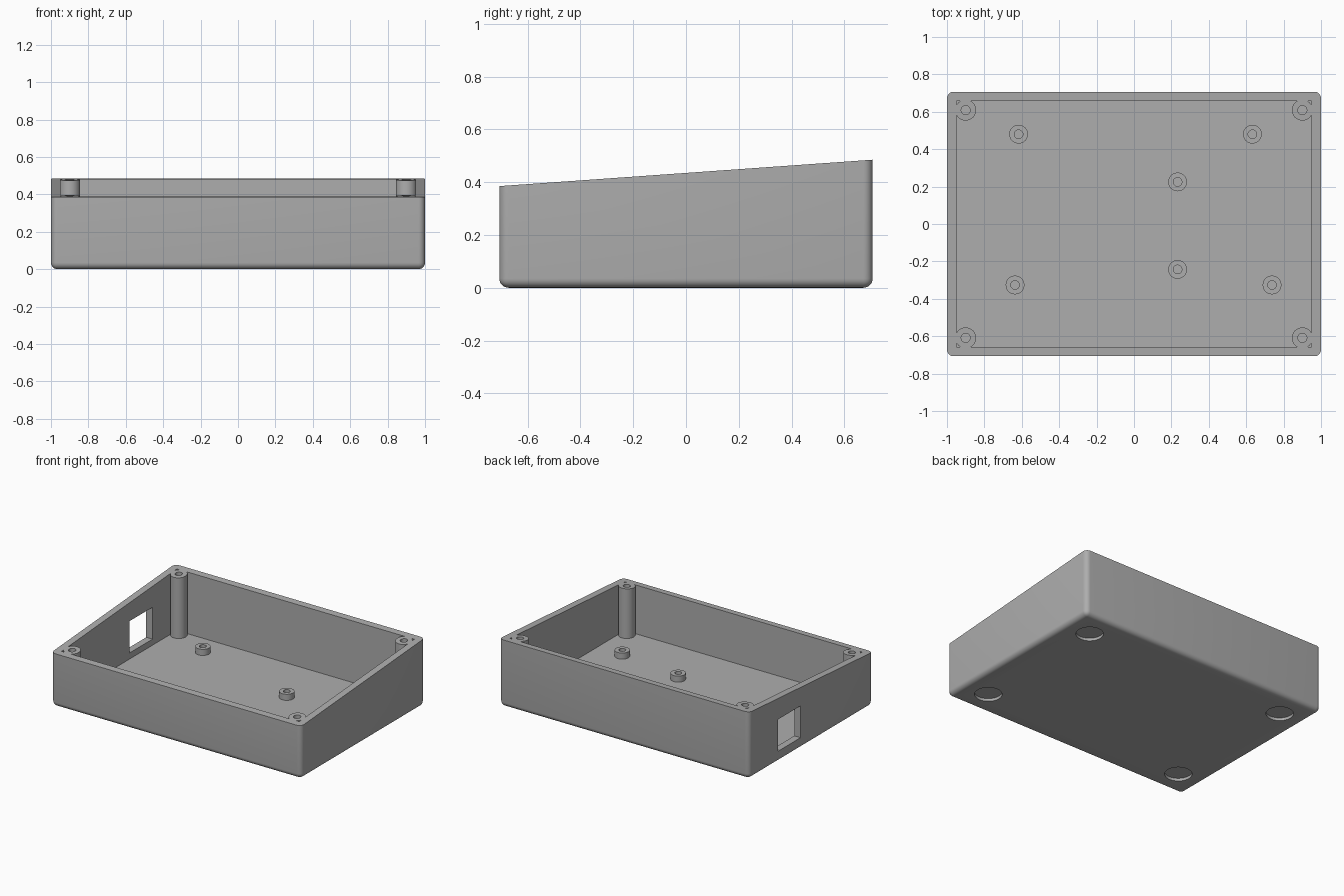
import bpy, bmesh, math
from mathutils import Matrix, Vector

old = bpy.data.objects.get("Cube")
if old:
    bpy.data.objects.remove(old, do_unlink=True)

HALF_X, HALF_Y = 1.0, 0.707
IN_X, IN_Y = 0.95, 0.658
FLOOR = 0.036
FRONT_H, BACK_H = 0.385, 0.485

grey = bpy.data.materials.new("plastic grey")
grey.use_nodes = True
colour = (0.42, 0.42, 0.42, 1)
grey.diffuse_color = colour
grey.node_tree.nodes["Principled BSDF"].inputs["Base Color"].default_value = colour


def finish(bm, name):
    bmesh.ops.recalc_face_normals(bm, faces=bm.faces)
    mesh = bpy.data.meshes.new(name)
    bm.to_mesh(mesh)
    bm.free()
    mesh.materials.append(grey)
    obj = bpy.data.objects.new(name, mesh)
    bpy.context.collection.objects.link(obj)
    return obj


def add_box(bm, low, high):
    low, high = Vector(low), Vector(high)
    place = Matrix.Translation((low + high) / 2) @ Matrix.Diagonal((*(high - low), 1))
    return bmesh.ops.create_cube(bm, size=1, matrix=place)["verts"]


def box(name, low, high):
    bm = bmesh.new()
    add_box(bm, low, high)
    return finish(bm, name)


def cylinders(name, places, radius, low, high, sides=40):
    bm = bmesh.new()
    for x, y in places:
        bmesh.ops.create_cone(bm, cap_ends=True, segments=sides, radius1=radius,
                              radius2=radius, depth=high - low,
                              matrix=Matrix.Translation((x, y, (low + high) / 2)))
    return finish(bm, name)


def combine(target, tool, operation):
    # Apply a boolean and discard the helper
    mod = target.modifiers.new("cut", "BOOLEAN")
    mod.operation, mod.object, mod.solver = operation, tool, "EXACT"
    bpy.context.view_layer.objects.active = target
    bpy.ops.object.modifier_apply(modifier=mod.name)
    bpy.data.objects.remove(tool, do_unlink=True)


def smooth(obj):
    bpy.ops.object.select_all(action="DESELECT")
    obj.select_set(True)
    bpy.context.view_layer.objects.active = obj
    bpy.ops.object.shade_smooth_by_angle(angle=math.radians(30))


def four(x, y):
    return [(sx * x, sy * y) for sx in (-1, 1) for sy in (-1, 1)]


# Outer tray with rounded uprights and rounded bottom edge
bm = bmesh.new()
add_box(bm, (-HALF_X, -HALF_Y, 0), (HALF_X, HALF_Y, 0.7))
edges = [e for e in bm.edges if min(v.co.z for v in e.verts) < 0.1]
bmesh.ops.bevel(bm, geom=edges, offset=0.035, segments=6, profile=0.5, affect="EDGES")
tray = finish(bm, "tray")

# Inner cavity and corner screw posts
combine(tray, box("cavity", (-IN_X, -IN_Y, FLOOR), (IN_X, IN_Y, 1)), "DIFFERENCE")
corners = four(0.9, 0.609)
combine(tray, cylinders("posts", corners, 0.056, 0.02, 0.6), "UNION")

# Sloping rim
bm = bmesh.new()
for v in add_box(bm, (-2, -HALF_Y, 0), (2, HALF_Y, 1)):
    front = v.co.y < 0
    if v.co.z < 0.5:
        v.co.z = FRONT_H if front else BACK_H
        rise = (BACK_H - FRONT_H) / (2 * HALF_Y)
        v.co.z += (-rise if front else rise)
    v.co.y += -1 if front else 1
combine(tray, finish(bm, "slope"), "DIFFERENCE")

# Screw holes, side port and foot recesses
combine(tray, cylinders("screw_holes", corners, 0.024, 0.12, 0.7), "DIFFERENCE")
combine(tray, box("port", (-1.1, 0.12, 0.08), (-0.9, 0.38, 0.31)), "DIFFERENCE")
combine(tray, cylinders("foot_recesses", four(0.81, 0.515), 0.09, -0.05, 0.02), "DIFFERENCE")
smooth(tray)

# Board standoffs with screw holes
spots = [(-0.617, 0.48), (0.633, 0.48), (0.233, 0.225),
         (0.233, -0.243), (-0.636, -0.326), (0.738, -0.326)]
standoffs = cylinders("board_standoffs", spots, 0.05, FLOOR - 0.01, 0.08)
combine(standoffs, cylinders("bores", spots, 0.023, FLOOR, 0.2), "DIFFERENCE")
smooth(standoffs)
